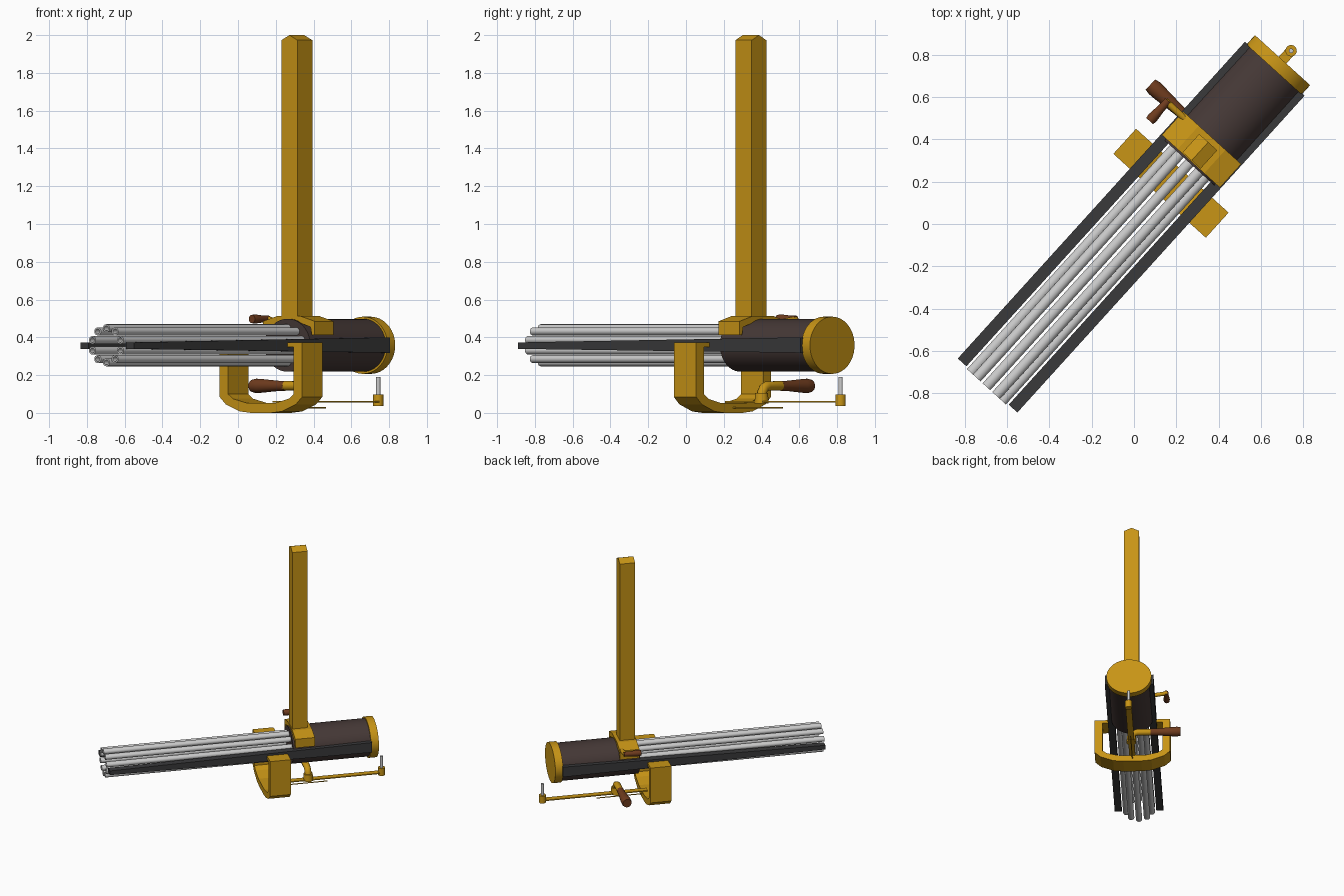
import bpy, bmesh, math
from mathutils import Vector, Matrix

if "Cube" in bpy.data.objects:
    bpy.data.objects.remove(bpy.data.objects["Cube"])

# Everything is built along local Y (muzzle at -Y), then turned about Z
TURN = math.radians(-42.2)
AXIS_Z = 0.358      # height of the barrel axis
SQUASH = 0.86       # round gun parts are slightly flattened vertically


def mat(name, rgb):
    m = bpy.data.materials.new(name)
    m.diffuse_color = (*rgb, 1)
    m.use_nodes = True
    m.node_tree.nodes["Principled BSDF"].inputs["Base Color"].default_value = m.diffuse_color
    return m


BRASS = mat("brass", (0.58, 0.30, 0.008))
DARK = mat("dark_brown", (0.06, 0.04, 0.037))
IRON = mat("iron", (0.042, 0.042, 0.044))
WOOD = mat("wood", (0.16, 0.045, 0.013))


def finish(name, bm, material, smooth=False):
    bmesh.ops.recalc_face_normals(bm, faces=bm.faces)
    me = bpy.data.meshes.new(name)
    bm.to_mesh(me)
    bm.free()
    ob = bpy.data.objects.new(name, me)
    bpy.context.collection.objects.link(ob)
    ob.rotation_euler.z = TURN
    if material:
        me.materials.append(material)
    if smooth:
        bpy.ops.object.select_all(action='DESELECT')
        ob.select_set(True)
        bpy.context.view_layer.objects.active = ob
        bpy.ops.object.shade_smooth_by_angle(angle=math.radians(35))
    return ob


def prism(name, pts, a, b, material, plane="xz"):
    """Extrude a closed profile from a to b across its plane."""
    bm = bmesh.new()
    if plane == "xz":
        put = lambda p, d: (p[0], d, p[1])
    else:
        put = lambda p, d: (d, p[0], p[1])
    lo = [bm.verts.new(put(p, a)) for p in pts]
    hi = [bm.verts.new(put(p, b)) for p in pts]
    bm.faces.new(lo)
    bm.faces.new(hi)
    n = len(pts)
    for i in range(n):
        j = (i + 1) % n
        bm.faces.new((lo[i], lo[j], hi[j], hi[i]))
    return finish(name, bm, material)


def lathe(name, profile, origin, axis, material, sides=24, squash=1.0):
    """Turn a (radius, distance) profile around an axis through origin."""
    bm = bmesh.new()
    m = (Matrix.Translation(origin) @ Matrix.Diagonal((1, 1, squash, 1))
         @ Vector(axis).to_track_quat('Z', 'Y').to_matrix().to_4x4())
    rings = []
    for r, t in profile:
        if r == 0:
            rings.append([bm.verts.new(m @ Vector((0, 0, t)))] * sides)
        else:
            rings.append([bm.verts.new(m @ Vector((r * math.cos(k), r * math.sin(k), t)))
                          for k in (2 * math.pi * i / sides for i in range(sides))])
    for p, q in zip(rings, rings[1:]):
        for i in range(sides):
            j = (i + 1) % sides
            bm.faces.new(list(dict.fromkeys((p[i], p[j], q[j], q[i]))))
    return finish(name, bm, material, True)


def rod(name, p0, p1, r0, r1, material, sides=20):
    d = Vector(p1) - Vector(p0)
    return lathe(name, [(0, 0), (r0, 0), (r1, d.length), (0, d.length)], p0, d, material, sides)


def mirror_pts(half):
    return half + [(-x, z) for x, z in reversed(half) if x != 0]


# Ring of ten hollow barrels
for i in range(10):
    a = math.radians(90 + 36 * i)
    lathe(f"barrel_{i + 1}",
          [(0, -0.8), (0.015, -0.8), (0.015, -1.038), (0.0245, -1.038), (0.0245, 0.42), (0, 0.42)],
          (0.105 * math.cos(a), 0, AXIS_Z + 0.105 * SQUASH * math.sin(a)),
          (0, 1, 0), None, 16, SQUASH)

# Receiver drum and rear cap
lathe("receiver_drum", [(0, 0.39), (0.163, 0.39), (0.163, 0.99), (0, 0.99)],
      (0, 0, AXIS_Z), (0, 1, 0), DARK, 48, SQUASH)
lathe("rear_cap", [(0, 0.985), (0.176, 0.985), (0.176, 1.045), (0, 1.045)],
      (0, 0, AXIS_Z), (0, 1, 0), BRASS, 48, SQUASH)

# Tapered side rails
for side, s in (("left", -1), ("right", 1)):
    prism(f"{side}_rail", [(-1.03, 0.339), (0.99, 0.318), (0.99, 0.4), (-1.03, 0.373)],
          s * 0.135, s * 0.19, IRON, "yz")
    # Rail clamps on top of the yoke arms
    prism(f"{side}_clamp", [(0.18, 0.348), (0.34, 0.348), (0.34, 0.373), (0.18, 0.373)],
          s * 0.185, s * 0.24, BRASS, "yz")

# Arched band over the drum, and the tall magazine with a gabled top
prism("magazine_band",
      mirror_pts([(0.185, 0.413), (0.185, 0.485), (0.085, 0.512)])
      + mirror_pts([(-0.165, 0.413), (-0.155, 0.455), (-0.07, 0.48)]),
      0.40, 0.55, BRASS)
prism("magazine", [(-0.0575, 0.48), (0.0575, 0.48), (0.0575, 1.973), (0, 2.0), (-0.0575, 1.973)],
      0.405, 0.522, BRASS)

# U-shaped yoke
prism("yoke",
      mirror_pts([(0.295, 0.373), (0.295, 0.085), (0.25, 0.045), (0.15, 0.008), (0.07, 0.0)])
      + mirror_pts([(-0.235, 0.373), (-0.235, 0.1), (-0.2, 0.075), (-0.1, 0.052)]),
      0.18, 0.34, BRASS)

# Tiller arm under the gun, with socket and pin at the rear
prism("tiller_arm", [(-0.024, 0.054), (0.024, 0.054), (0.024, 0.062), (-0.024, 0.062)],
      0.30, 1.10, BRASS)
rod("tiller_socket", (0, 1.105, 0.037), (0, 1.105, 0.097), 0.027, 0.027, BRASS)
rod("tiller_pin", (0, 1.105, 0.09), (0, 1.105, 0.19), 0.011, 0.011, None)
rod("lower_rod", (0, 0.34, 0.027), (0, 0.69, 0.027), 0.004, 0.004, BRASS, 8)

# Elbow and wooden elevation handle
rod("elbow_base", (0, 0.54, 0.05), (0, 0.54, 0.105), 0.038, 0.034, BRASS)
cu = bpy.data.curves.new("handle_elbow", 'CURVE')
cu.dimensions = '3D'
cu.bevel_depth = 0.026
cu.bevel_resolution = 3
cu.use_fill_caps = True
sp = cu.splines.new('POLY')
path = [(0, 0.08), (-0.004, 0.11), (-0.018, 0.132), (-0.045, 0.143), (-0.16, 0.143)]
sp.points.add(len(path) - 1)
for p, (x, z) in zip(sp.points, path):
    p.co = (x, 0.54, z, 1)
cu.materials.append(BRASS)
elbow = bpy.data.objects.new("handle_elbow", cu)
bpy.context.collection.objects.link(elbow)
elbow.rotation_euler.z = TURN
lathe("elevation_handle",
      [(0, 0), (0.026, 0), (0.027, 0.05), (0.037, 0.18), (0.038, 0.21), (0.033, 0.235), (0, 0.235)],
      (-0.15, 0.54, 0.143), (-1, 0, 0), WOOD)

# Small side crank
rod("crank_arm", (-0.14, 0.53, 0.475), (-0.28, 0.53, 0.497), 0.016, 0.016, BRASS, 16)
lathe("crank_handle", [(0, 0), (0.018, 0), (0.019, 0.05), (0.025, 0.11), (0.022, 0.13), (0, 0.13)],
      (-0.272, 0.54, 0.497), (0, -1, 0), WOOD, 20)
